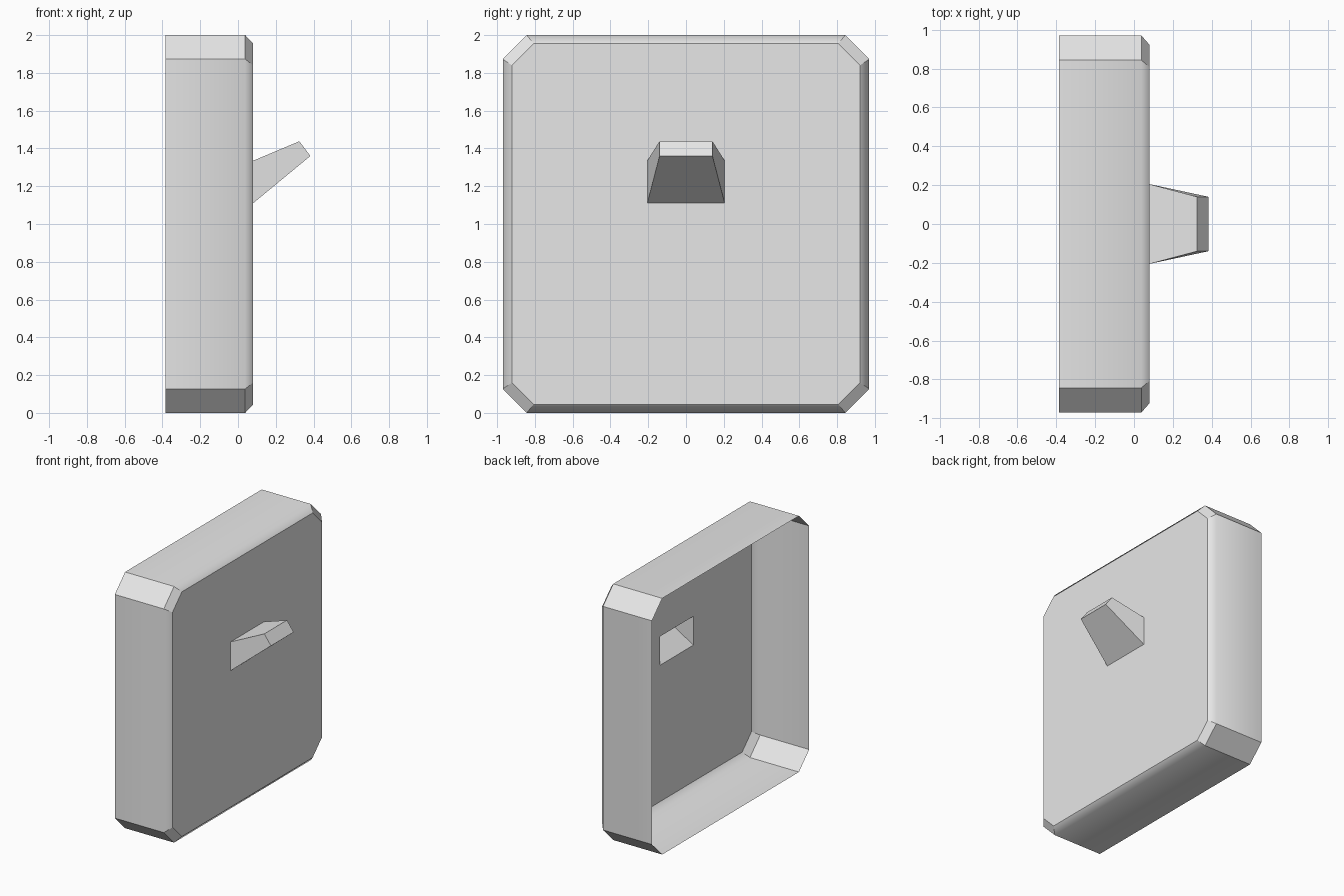
import bpy
import bmesh

default_cube = bpy.data.objects.get("Cube")
if default_cube:
    bpy.data.objects.remove(default_cube, do_unlink=True)

# One plain light grey material
grey = bpy.data.materials.new("light grey")
grey.use_nodes = True
grey.diffuse_color = (0.8, 0.8, 0.8, 1)
grey.node_tree.nodes["Principled BSDF"].inputs["Base Color"].default_value = (0.8, 0.8, 0.8, 1)

MID_Z = 1.0
FACE_X = 0.08
CORNERS = [(1, 1), (-1, 1), (-1, -1), (1, -1)]


def octagon(bm, x, w, h, c):
    """Ring of a rectangle with chamfered corners, counterclockwise from +x."""
    ring = []
    for sy, sz in CORNERS:
        pair = [(sy * w, sz * (h - c)), (sy * (w - c), sz * h)]
        if sy * sz < 0:
            pair.reverse()
        ring += [bm.verts.new((x, y, MID_Z + z)) for y, z in pair]
    return ring


def rectangle(bm, w, bottom, top):
    """Four-sided ring; bottom and top are (x, z) pairs."""
    ring = []
    for sy, sz in CORNERS:
        x, z = top if sz > 0 else bottom
        ring.append(bm.verts.new((x, sy * w, z)))
    return ring


def loft(bm, a, b):
    n = len(a)
    return [bm.faces.new((a[i], a[(i + 1) % n], b[(i + 1) % n], b[i])) for i in range(n)]


def finish(bm, name):
    mesh = bpy.data.meshes.new(name)
    bm.to_mesh(mesh)
    bm.free()
    mesh.materials.append(grey)
    obj = bpy.data.objects.new(name, mesh)
    bpy.context.collection.objects.link(obj)


# Lever outline where it meets the plate
BASE = (0.205, (FACE_X, 1.11), (FACE_X, 1.335))

# Cover: thin shell, open at the back, bevelled rim, plate with a lever opening
bm = bmesh.new()
back = octagon(bm, -0.385, 0.97, 1.0, 0.127)
rim = octagon(bm, 0.038, 0.97, 1.0, 0.127)
front = octagon(bm, FACE_X, 0.922, 0.955, 0.115)
hole = rectangle(bm, *BASE)
loft(bm, back, rim)
loft(bm, rim, front)
for k in range(4):
    first, second, following = (front[(2 * k + j) % 8] for j in range(3))
    bm.faces.new((first, second, hole[k]))
    bm.faces.new((second, following, hole[(k + 1) % 4], hole[k]))
for face in bm.faces:
    face.smooth = True
# Only the four long rim edges are soft
soft = [{rim[i], rim[(i + 1) % 8]} for i in range(1, 8, 2)]
for edge in bm.edges:
    edge.smooth = set(edge.verts) in soft
finish(bm, "switch_cover")

# Lever: hollow tapered toggle with a closed tip
bm = bmesh.new()
root = rectangle(bm, *BASE)
tip = rectangle(bm, 0.14, (0.383, 1.36), (0.325, 1.438))
loft(bm, root, tip)
bm.faces.new(tip)
finish(bm, "switch_lever")
